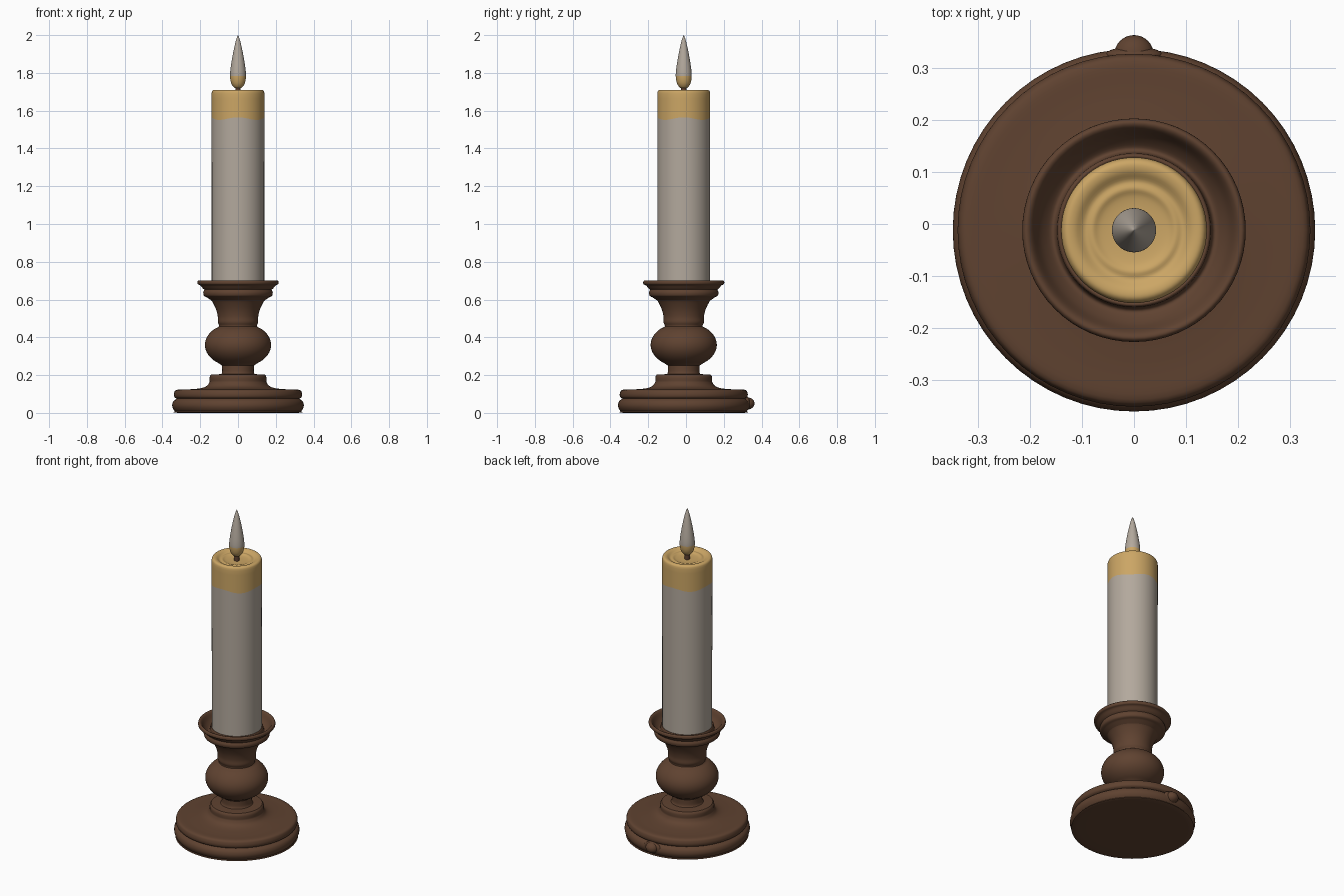
import bpy
import math
from mathutils import Vector

cube = bpy.data.objects.get("Cube")
if cube:
    bpy.data.objects.remove(cube, do_unlink=True)

AXIS_Y = -0.012
SEGMENTS = 64


def make_material(name, red, green, blue):
    mat = bpy.data.materials.new(name)
    mat.use_nodes = True
    colour = (red, green, blue, 1)
    mat.diffuse_color = colour
    shader = mat.node_tree.nodes["Principled BSDF"]
    shader.inputs["Base Color"].default_value = colour
    shader.inputs["Roughness"].default_value = 0.6
    return mat


brown = make_material("dark brown wood", 0.115, 0.055, 0.03)
grey = make_material("warm grey wax", 0.45, 0.395, 0.335)
gold = make_material("golden wax", 0.6, 0.38, 0.13)


def smooth_profile(points, steps=4):
    """Catmull-Rom curve through the points; a doubled point is a corner."""
    pts = [Vector(p) for p in points]
    pts = [pts[0]] + pts + [pts[-1]]
    result = [pts[1]]
    for a, b, c, d in zip(pts, pts[1:], pts[2:], pts[3:]):
        if (c - b).length < 1e-6:
            continue
        for i in range(1, steps + 1):
            t = i / steps
            result.append(0.5 * (2 * b + (c - a) * t
                                 + (2 * a - 5 * b + 4 * c - d) * t ** 2
                                 + (3 * b - a - 3 * c + d) * t ** 3))
    return result


def shade(obj, angle=40):
    bpy.ops.object.select_all(action="DESELECT")
    obj.select_set(True)
    bpy.context.view_layer.objects.active = obj
    bpy.ops.object.shade_smooth_by_angle(angle=math.radians(angle))


def lathe(name, profile, materials, wave=None):
    """Turn a bottom-to-top (radius, height) profile around the upright axis."""
    verts, rings, faces = [], [], []
    for r, z in profile:
        if r < 0.0005:
            rings.append([len(verts)] * SEGMENTS)
            verts.append((0, 0, z))
            continue
        rings.append(list(range(len(verts), len(verts) + SEGMENTS)))
        for s in range(SEGMENTS):
            a = math.tau * s / SEGMENTS
            lift = wave(a, z) if wave else 0
            verts.append((r * math.cos(a), r * math.sin(a), z + lift))
    for low, high in zip(rings, rings[1:]):
        for s in range(SEGMENTS):
            n = (s + 1) % SEGMENTS
            quad = [low[s], low[n], high[n], high[s]]
            faces.append(list(dict.fromkeys(quad)))
    mesh = bpy.data.meshes.new(name)
    mesh.from_pydata(verts, [], [f for f in faces if len(f) > 2])
    mesh.update()
    for mat in materials:
        mesh.materials.append(mat)
    obj = bpy.data.objects.new(name, mesh)
    obj.location.y = AXIS_Y
    bpy.context.collection.objects.link(obj)
    shade(obj)
    return obj


def paint_above(obj, height, above, below):
    for face in obj.data.polygons:
        face.material_index = above if face.center.z > height else below


# Round foot: two stacked rims, a gently domed top and a raised collar
foot = [(0, 0), (0.31, 0), (0.335, 0.01), (0.348, 0.035), (0.343, 0.06),
        (0.325, 0.075), (0.325, 0.075), (0.337, 0.085), (0.338, 0.105),
        (0.325, 0.122), (0.27, 0.124), (0.2, 0.13), (0.165, 0.143),
        (0.15, 0.165), (0.15, 0.165), (0.15, 0.19), (0.142, 0.203),
        (0.142, 0.203), (0.09, 0.205)]
lathe("foot", smooth_profile(foot), [brown])

# Turned stem: short neck, ball and flared upper neck
ball = [(0.175 * math.cos(math.radians(a)), 0.36 + 0.12 * math.sin(math.radians(a)))
        for a in range(-55, 56, 10)]
stem = [(0.092, 0.2), (0.084, 0.215), (0.084, 0.25), (0.084, 0.25)] + ball + [
        (0.107, 0.48), (0.107, 0.51), (0.117, 0.55), (0.14, 0.595), (0.16, 0.61)]
lathe("stem", smooth_profile(stem), [brown])

# Cup with a bead, a flaring lip and a hollow inside
cup = [(0.14, 0.595), (0.165, 0.612), (0.165, 0.612), (0.18, 0.62),
       (0.184, 0.637), (0.178, 0.652), (0.178, 0.652), (0.187, 0.66),
       (0.2, 0.675), (0.213, 0.682), (0.214, 0.695), (0.207, 0.702),
       (0.196, 0.695), (0.18, 0.665), (0.16, 0.645), (0.15, 0.65),
       (0.147, 0.672), (0.14, 0.675), (0.13, 0.66)]
lathe("cup", smooth_profile(cup), [brown])

# Candle: straight grey body, golden melted end with rippled top
SEAM = 1.558
end = [(0.14, SEAM), (0.14, 1.69), (0.14, 1.69), (0.137, 1.703),
       (0.128, 1.71), (0.113, 1.708), (0.095, 1.697), (0.08, 1.699),
       (0.065, 1.693), (0.04, 1.69), (0, 1.69)]
body = [Vector((0.139, 0.62)), Vector((0.139, 1.1))]


def drip(angle, z):
    return 0.007 * math.cos(4 * angle) if abs(z - SEAM) < 0.001 else 0


candle = lathe("candle", body + smooth_profile(end), [grey, gold], drip)
paint_above(candle, SEAM, 1, 0)

# Wick
lathe("wick", [(0.014, 1.685), (0.014, 1.735)], [brown])

# Flame: golden bulb below, grey tip above
flame_shape = [(0, 1.715), (0.02, 1.722), (0.035, 1.743), (0.042, 1.775),
               (0.041, 1.81), (0.034, 1.86), (0.023, 1.92), (0.01, 1.975), (0, 2)]
flame = lathe("flame", smooth_profile(flame_shape), [grey, gold])
paint_above(flame, 1.78, 0, 1)


# Rear knob with its flared collar on the rim of the foot
def ellipsoid(name, y, size):
    bpy.ops.mesh.primitive_uv_sphere_add(segments=32, ring_count=16, location=(0, y, 0.05))
    obj = bpy.context.object
    obj.name = name
    obj.scale = size
    obj.data.materials.append(brown)
    shade(obj)


ellipsoid("rear_knob", 0.325, (0.038, 0.038, 0.032))
ellipsoid("rear_knob_collar", 0.325, (0.055, 0.016, 0.034))
